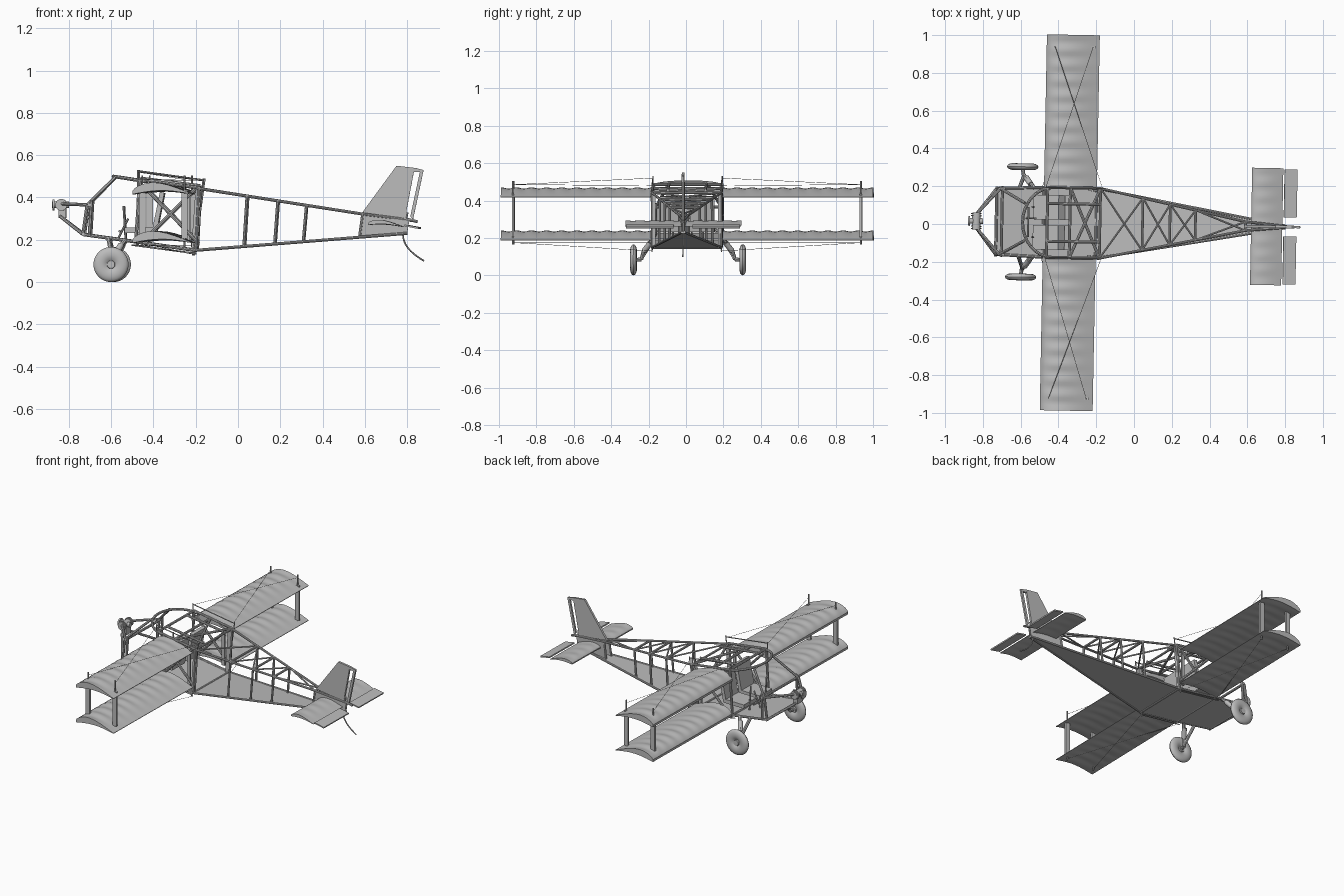
import bpy, bmesh, math
from mathutils import Matrix, Vector

cube = bpy.data.objects.get("Cube")
if cube:
    bpy.data.objects.remove(cube)

YAW = Matrix.Rotation(math.radians(-1.1), 4, 'Z')   # whole aircraft sits slightly turned


def material(name, value):
    m = bpy.data.materials.new(name)
    m.use_nodes = True
    colour = (value, value, value, 1)
    m.diffuse_color = colour
    m.node_tree.nodes["Principled BSDF"].inputs["Base Color"].default_value = colour
    return m


GREY = material("plain grey", 0.5)


def finish(name, bm, smooth=True):
    bmesh.ops.recalc_face_normals(bm, faces=bm.faces)
    me = bpy.data.meshes.new(name)
    bm.to_mesh(me)
    bm.free()
    me.materials.append(GREY)
    ob = bpy.data.objects.new(name, me)
    bpy.context.collection.objects.link(ob)
    ob.matrix_world = YAW
    if smooth:
        bpy.ops.object.select_all(action='DESELECT')
        ob.select_set(True)
        bpy.context.view_layer.objects.active = ob
        bpy.ops.object.shade_smooth_by_angle(angle=math.radians(35))
    return ob


def add_rod(bm, a, b, r, sides=8):
    a, b = Vector(a), Vector(b)
    d = b - a
    m = Matrix.Translation((a + b) / 2) @ d.to_track_quat('Z', 'Y').to_matrix().to_4x4()
    bmesh.ops.create_cone(bm, cap_ends=True, segments=sides, radius1=r, radius2=r,
                          depth=d.length, matrix=m)


def rods(name, paths, r, sides=8):
    bm = bmesh.new()
    for path in paths:
        for a, b in zip(path, path[1:]):
            add_rod(bm, a, b, r, sides)
    return finish(name, bm)


def both(paths):
    return paths + [[(x, -y, z) for x, y, z in p] for p in paths]


def plate(name, pts, thickness):
    # Flat panel thickened equally to both sides
    bm = bmesh.new()
    f = bm.faces.new([bm.verts.new(p) for p in pts])
    f.normal_update()
    n = f.normal * thickness
    bmesh.ops.translate(bm, verts=bm.verts, vec=-n / 2)
    ext = bmesh.ops.extrude_face_region(bm, geom=[f], use_keep_orig=True)
    bmesh.ops.translate(bm, vec=n, verts=[v for v in ext["geom"] if isinstance(v, bmesh.types.BMVert)])
    return finish(name, bm, False)


def add_box(bm, centre, size, tilt=0):
    m = Matrix.Translation(centre) @ Matrix.Rotation(tilt, 4, 'Y') @ Matrix.Diagonal((*size, 1))
    bmesh.ops.create_cube(bm, size=1, matrix=m)


def add_lathe(bm, profile, centre, steps=32):
    # Revolve (radius, offset) profile about an axis along y
    cx, cy, cz = centre
    verts = [bm.verts.new((cx + r, cy + o, cz)) for r, o in profile]
    edges = [bm.edges.new(e) for e in zip(verts, verts[1:])]
    bmesh.ops.spin(bm, geom=verts + edges, cent=centre, axis=(0, 1, 0),
                   angle=math.tau, steps=steps, use_merge=True)


def wing(name, x0, x1, y0, y1, z, thick, bays, drop=0.0):
    # Cambered section with fabric sagging between the ribs
    bm = bmesh.new()
    n, rings = 10, []
    for j in range(bays * 6 + 1):
        sag = 0.5 - 0.5 * math.cos(j / 6 * math.tau)
        y = y0 + (y1 - y0) * j / (bays * 6)
        ring = []
        for i in range(n + 1):
            s = (i / n) ** 1.5
            h = 0.25 + 0.75 * math.sin(math.pi * s ** 0.7) - 0.2 * s
            h *= 1 - 0.13 * sag * math.sin(math.pi * i / n)
            ring.append((x0 + (x1 - x0) * s, y, z + thick * h - drop * s))
        for i in range(n, -1, -1):
            s = (i / n) ** 1.5
            h = 0.3 * math.sin(math.pi * s) * (1 - 0.3 * sag)
            ring.append((x0 + (x1 - x0) * s, y, z + thick * h - drop * s))
        rings.append([bm.verts.new(p) for p in ring])
    m = len(rings[0])
    for a, b in zip(rings, rings[1:]):
        for i in range(m):
            k = (i + 1) % m
            bm.faces.new((a[i], a[k], b[k], b[i]))
    bm.faces.new(rings[0])
    bm.faces.new(rings[-1])
    return finish(name, bm)


# Wings, two levels, left and right
for level, z in (("upper", 0.415), ("lower", 0.185)):
    for side, s in (("left", 1), ("right", -1)):
        wing(f"{level}_wing_{side}", -0.48, -0.2, s * 0.185, s * 0.995, z, 0.06, 10)

# Interplane struts and anchor pins
bm = bmesh.new()
for y in (-0.93, 0.93):
    for x in (-0.435, -0.235):
        add_box(bm, (x, y, 0.32), (0.03, 0.012, 0.23))
        add_rod(bm, (x, y, 0.165), (x, y, 0.505), 0.004)
finish("wing_struts", bm)

# Bracing wires and their anchor rails beside the cabin
rods("bracing_wires", both([
    [(-0.235, 0.93, 0.485), (-0.47, 0.185, 0.52)], [(-0.435, 0.93, 0.485), (-0.17, 0.185, 0.48)],
    [(-0.235, 0.93, 0.175), (-0.49, 0.185, 0.175)], [(-0.435, 0.93, 0.175), (-0.2, 0.185, 0.13)]]),
    0.0012, 4)
rods("anchor_rails", both([
    [(-0.47, 0.185, 0.525), (-0.16, 0.185, 0.482)], [(-0.5, 0.185, 0.175), (-0.2, 0.185, 0.135)],
    [(-0.475, 0.185, 0.17), (-0.47, 0.185, 0.53)], [(-0.21, 0.185, 0.125), (-0.16, 0.185, 0.49)]]),
    0.0035, 6)


# Rear fuselage truss
def corner(x, side, top):
    half = max(0.006, 0.185 * (0.70 - x) / 0.87)
    z = 0.44 - 0.156 * (x + 0.17) if top else 0.15 + 0.08 * (x + 0.2)
    return (x, side * min(half, 0.185), z)


bays = [-0.18, 0.045, 0.19, 0.325, 0.59]
frame, braces = [], []
for s in (1, -1):
    frame.append([corner(-0.18, s, True), corner(0.59, s, True), (0.83, 0, 0.29)])
    frame.append([corner(-0.2, s, False), corner(0.8, s, False)])
    frame += [[corner(x - 0.015, s, False), corner(x, s, True)] for x in bays]
for x in bays:
    frame.append([corner(x, 1, True), corner(x, -1, True)])
for a, b in zip(bays, bays[1:]):
    braces += [[corner(a, s, True), corner(b, -s, True)] for s in (1, -1)]
rods("rear_fuselage_frame", frame, 0.007)
rods("rear_fuselage_braces", braces, 0.005)
plate("belly_panel", [corner(-0.2, 1, False), corner(-0.2, -1, False), corner(0.8, -1, False),
                      corner(0.8, 1, False)], 0.004)
for s in (1, -1):
    plate("tail_side_panel", [corner(0.58, s, False), corner(0.8, s, False), (0.81, s * 0.006, 0.295),
                              corner(0.59, s, True)], 0.003)

# Cabin frame with nose and windscreen tubes
cabin = both([
    [(-0.84, 0.03, 0.31), (-0.73, 0.175, 0.225), (-0.48, 0.185, 0.19), (-0.2, 0.185, 0.15)],
    [(-0.84, 0.03, 0.37), (-0.71, 0.175, 0.365), (-0.58, 0.1, 0.495)],
    [(-0.73, 0.175, 0.225), (-0.71, 0.175, 0.365)], [(-0.7, 0.18, 0.22), (-0.69, 0.175, 0.385)],
    [(-0.46, 0.185, 0.485), (-0.18, 0.185, 0.445)], [(-0.48, 0.185, 0.19), (-0.46, 0.185, 0.485)],
    [(-0.44, 0.185, 0.45), (-0.2, 0.185, 0.2)], [(-0.44, 0.185, 0.2), (-0.2, 0.185, 0.44)],
    [(-0.34, 0.185, 0.465), (-0.18, -0.185, 0.445)], [(-0.46, 0.1, 0.49), (-0.18, 0.1, 0.455)]])
cabin += [[(x, 0.185, z), (x, -0.185, z)] for x, z in
          ((-0.73, 0.225), (-0.7, 0.365), (-0.46, 0.485), (-0.34, 0.465), (-0.2, 0.15), (-0.48, 0.19))]
hoop = [(-0.43 - 0.16 * math.sin(math.pi * i / 16), 0.185 * math.cos(math.pi * i / 16),
         0.475 + 0.025 * math.sin(math.pi * i / 16)) for i in range(17)]
rods("cabin_frame", cabin + [hoop], 0.008)
plate("cabin_floor", [(-0.73, 0.175, 0.222), (-0.2, 0.185, 0.148), (-0.2, -0.185, 0.148),
                      (-0.73, -0.175, 0.222)], 0.004)

# Broad posts behind the cabin
bm = bmesh.new()
for s in (1, -1):
    add_box(bm, (-0.195, s * 0.175, 0.295), (0.025, 0.015, 0.29), 0.07)
    add_box(bm, (-0.235, s * 0.175, 0.3), (0.02, 0.012, 0.22))
finish("cabin_posts", bm, False)

# Seats and control sticks
bm = bmesh.new()
for y in (-0.08, 0.08):
    add_box(bm, (-0.46, y, 0.245), (0.15, 0.13, 0.025))
    add_box(bm, (-0.375, y, 0.33), (0.022, 0.13, 0.19), 0.2)
finish("seats", bm, False)
rods("control_sticks", both([[(-0.53, 0.08, 0.2), (-0.54, 0.08, 0.36)]])
     + [[(-0.56, 0.08, 0.24), (-0.56, -0.08, 0.24)], [(-0.57, 0.02, 0.2), (-0.52, 0.02, 0.3)]], 0.005)

# Small engine on the nose
bm = bmesh.new()
add_box(bm, (-0.83, 0, 0.335), (0.035, 0.05, 0.065))
add_rod(bm, (-0.835, -0.045, 0.365), (-0.835, 0.045, 0.365), 0.022, 16)
add_rod(bm, (-0.88, 0, 0.365), (-0.8, 0, 0.365), 0.015, 16)
add_rod(bm, (-0.878, 0, 0.365), (-0.868, 0, 0.365), 0.026, 16)
for y in (-0.04, -0.028, 0.028, 0.04):
    add_rod(bm, (-0.835, y - 0.003, 0.365), (-0.835, y + 0.003, 0.365), 0.028, 16)
finish("engine", bm)

# Wheels: tyre and stepped hub
tyre = [(0.05 + 0.033 * math.cos(a), 0.018 * math.sin(a))
        for a in [math.radians(-150 + 25 * i) for i in range(13)]]
hub = [(0.0, -0.016), (0.018, -0.016), (0.02, -0.009), (0.044, -0.009),
       (0.044, 0.009), (0.02, 0.009), (0.018, 0.016), (0.0, 0.016)]
for side, s in (("left", -1), ("right", 1)):
    for part, profile in (("tyre", tyre), ("hub", hub)):
        bm = bmesh.new()
        add_lathe(bm, profile, Vector((-0.595, s * 0.292, 0.083)))
        bmesh.ops.remove_doubles(bm, verts=bm.verts, dist=0.0002)
        finish(f"{part}_{side}", bm)

# Landing gear legs
rods("gear_legs", both([[(-0.595, 0.29, 0.083), (-0.59, 0.25, 0.085), (-0.575, 0.235, 0.14),
                         (-0.53, 0.18, 0.2)],
                        [(-0.585, 0.25, 0.09), (-0.61, 0.18, 0.205)]]), 0.01)
rods("gear_shock_sleeves", both([[(-0.575, 0.235, 0.13), (-0.55, 0.2, 0.175)]]), 0.015, 12)

# Tailplane and separate elevators
wing("tailplane", 0.62, 0.785, -0.31, 0.31, 0.27, 0.03, 8, 0.01)
for s in (1, -1):
    plate("elevator", [(0.792, s * 0.05, 0.268), (0.86, s * 0.05, 0.255), (0.86, s * 0.305, 0.255),
                       (0.792, s * 0.305, 0.268)], 0.008)

# Fin and rudder with the slot between them
plate("fin", [(0.585, 0, 0.325), (0.75, 0, 0.55), (0.835, 0, 0.54), (0.828, 0, 0.5), (0.79, 0, 0.3)], 0.014)
plate("rudder", [(0.835, 0, 0.54), (0.878, 0, 0.53), (0.828, 0, 0.295), (0.815, 0, 0.31),
                 (0.86, 0, 0.52), (0.83, 0, 0.52)], 0.012)
rods("rudder_post", [[(0.78, 0, 0.23), (0.8, 0, 0.33)], [(0.79, 0, 0.3), (0.85, 0, 0.285)]], 0.007)

# Curved tail skid
skid = [(0.78 + 0.1 * t ** 1.8, 0, 0.23 - 0.13 * t ** 0.8) for t in [i / 10 for i in range(11)]]
rods("tail_skid", [skid], 0.004, 6)
